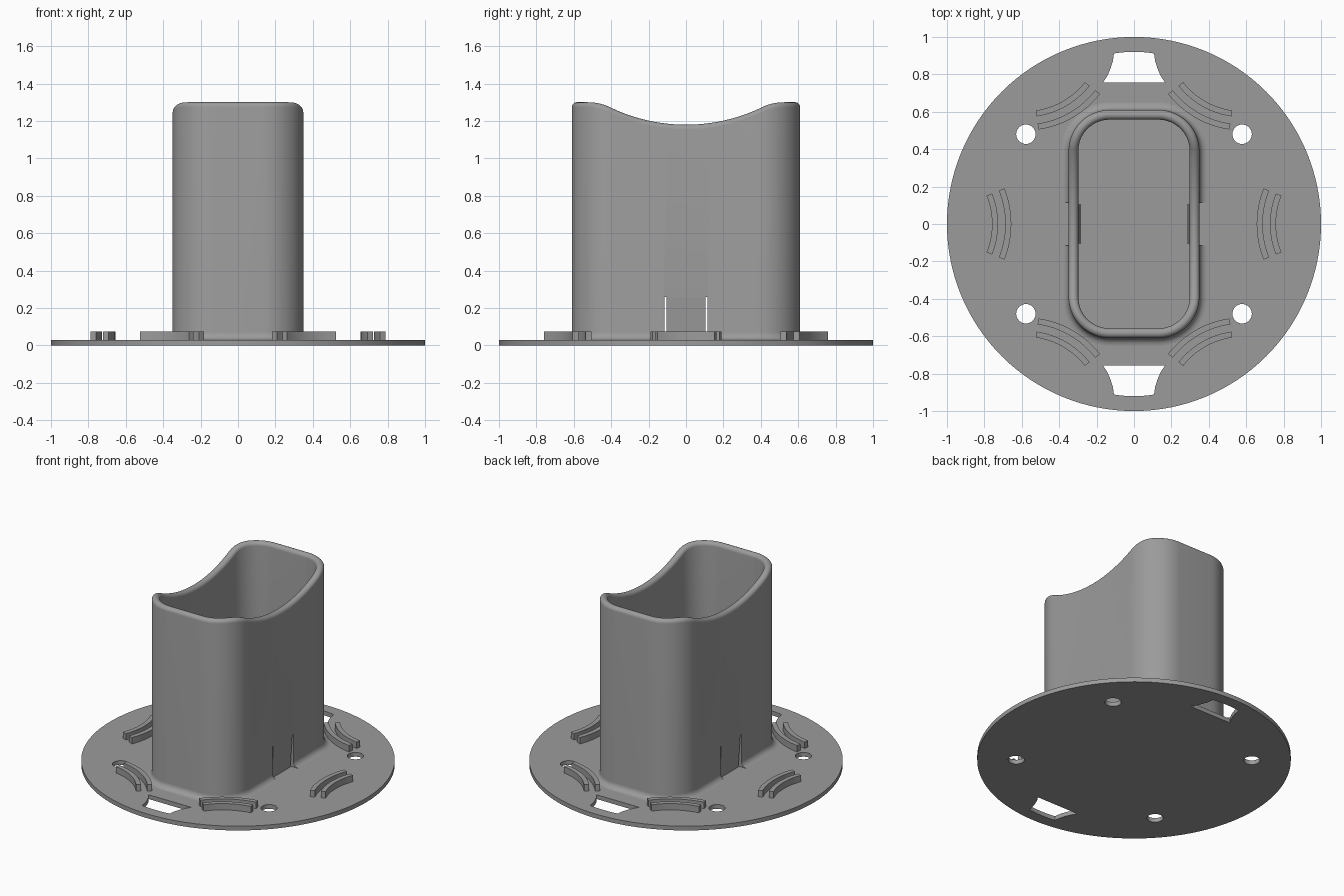
import bpy, bmesh, math
from math import sin, cos, pi, radians

if "Cube" in bpy.data.objects:
    bpy.data.objects.remove(bpy.data.objects["Cube"])

grey = bpy.data.materials.new("mid grey")
grey.diffuse_color = (0.33, 0.33, 0.33, 1)
grey.use_nodes = True
grey.node_tree.nodes["Principled BSDF"].inputs["Base Color"].default_value = grey.diffuse_color


def finish(name, bm):
    bmesh.ops.recalc_face_normals(bm, faces=bm.faces)
    me = bpy.data.meshes.new(name)
    bm.to_mesh(me)
    bm.free()
    me.materials.append(grey)
    ob = bpy.data.objects.new(name, me)
    bpy.context.collection.objects.link(ob)
    return ob


def prism(name, pts, z0, z1):
    """Extrude a flat outline between two heights."""
    bm = bmesh.new()
    lo = [bm.verts.new((x, y, z0)) for x, y in pts]
    hi = [bm.verts.new((x, y, z1)) for x, y in pts]
    n = len(pts)
    bm.faces.new(lo[::-1])
    bm.faces.new(hi)
    for i in range(n):
        j = (i + 1) % n
        bm.faces.new((lo[i], lo[j], hi[j], hi[i]))
    return finish(name, bm)


def arc(cx, cy, r, a0, a1, n):
    return [(cx + r * cos(a0 + (a1 - a0) * i / n),
             cy + r * sin(a0 + (a1 - a0) * i / n)) for i in range(n + 1)]


def select_only(ob):
    bpy.ops.object.select_all(action='DESELECT')
    ob.select_set(True)
    bpy.context.view_layer.objects.active = ob


def cut(ob, cutters):
    for c in cutters:
        m = ob.modifiers.new("cut", 'BOOLEAN')
        m.operation, m.solver, m.object = 'DIFFERENCE', 'EXACT', c
        select_only(ob)
        bpy.ops.object.modifier_apply(modifier=m.name)
        bpy.data.objects.remove(c)


def smooth(ob):
    select_only(ob)
    bpy.ops.object.shade_smooth_by_angle(angle=radians(30))


# Base disc with four screw holes and two flared windows
base = prism("base_disc", arc(0, 0, 1, 0, 2 * pi, 128)[:-1], 0, 0.03)
cutters = [prism("hole_cutter", arc(sx * 0.578, sy * 0.48, 0.052, 0, 2 * pi, 32)[:-1], -0.1, 0.1)
           for sx in (-1, 1) for sy in (-1, 1)]
side = [(0.165, 0.757), (0.143, 0.79), (0.126, 0.83), (0.113, 0.87), (0.107, 0.912)]
top = arc(0, 0, 0.92, radians(84), radians(96), 6)[1:-1]
window = side + top + [(-x, y) for x, y in side[::-1]]
for s in (-1, 1):
    cutters.append(prism("window_cutter", [(s * x, s * y) for x, y in window], -0.1, 0.1))
cut(base, cutters)
smooth(base)

# Six pairs of curved ribs, bowed towards the centre
for k in range(6):
    a = k * pi / 3
    cx, cy = 1.163 * cos(a), 1.163 * sin(a)
    h = radians(22)
    for label, r0, r1 in (("inner", 0.475, 0.507), ("outer", 0.404, 0.436)):
        pts = (arc(cx, cy, r1, a + pi - h, a + pi + h, 16)
               + arc(cx, cy, r0, a + pi + h, a + pi - h, 16))
        smooth(prism(f"{label}_rib_{k + 1}", pts, 0.025, 0.075))


# Sleeve: rounded rectangular tube with a saddle-shaped rim
def rim_height(y):
    y = abs(y)
    if y < 0.4:
        return 1.18 + 0.934 - math.sqrt(0.934 ** 2 - y * y)
    t = max(0, 0.54 - y) / 0.14
    return 1.30 - 0.0295 * t * t


def outline(d):
    """Rounded rectangle grown by d, with extra points on the long sides."""
    r, cx, cy = 0.22 + d, 0.13, 0.39
    pts = []
    for i, (sx, sy) in enumerate(((1, 1), (-1, 1), (-1, -1), (1, -1))):
        pts += arc(sx * cx, sy * cy, r, i * pi / 2, (i + 1) * pi / 2, 14)
        if i % 2 == 1 or i == 3:
            x = sx * (cx + r)
            pts += [(x, sy * cy * (1 - 2 * j / 24)) for j in range(1, 24)]
    return pts


W, F = 0.052, 0.04          # wall thickness, foot fillet
section = [(F, 0.02, 0)]    # (offset, height, 1 if measured from the rim)
section += [(F - F * sin(t * pi / 12), 0.03 + F * (1 - cos(t * pi / 12)), 0) for t in range(7)]
section += [(-W / 2 + W / 2 * cos(t * pi / 10), -W / 2 + W / 2 * sin(t * pi / 10), 1) for t in range(11)]
section += [(-W, 0.02, 0)]

bm = bmesh.new()
ref = outline(0)
rings = []
for d, z, from_rim in section:
    rings.append([bm.verts.new((x, y, z + (rim_height(ry) if from_rim else 0)))
                  for (x, y), (_, ry) in zip(outline(d), ref)])
for a, b in zip(rings, rings[1:] + rings[:1]):
    n = len(a)
    for i in range(n):
        j = (i + 1) % n
        bm.faces.new((a[i], a[j], b[j], b[i]))
sleeve = finish("sleeve", bm)

# Openings low in both long walls
cut(sleeve, [prism("clip_cutter", [(s * 0.27, -0.115), (s * 0.45, -0.115),
                                   (s * 0.45, 0.115), (s * 0.27, 0.115)], 0.025, 0.26)
             for s in (-1, 1)])
smooth(sleeve)

# Spring clips filling the openings, leaning inwards at the foot
for s, label in ((-1, "left"), (1, "right")):
    clip = prism(f"{label}_spring_clip", [(s * 0.298, -0.105), (s * 0.35, -0.105),
                                          (s * 0.35, 0.105), (s * 0.298, 0.105)], 0.025, 0.262)
    for v in clip.data.vertices:
        if v.co.z < 0.1:
            v.co.x -= s * 0.016
